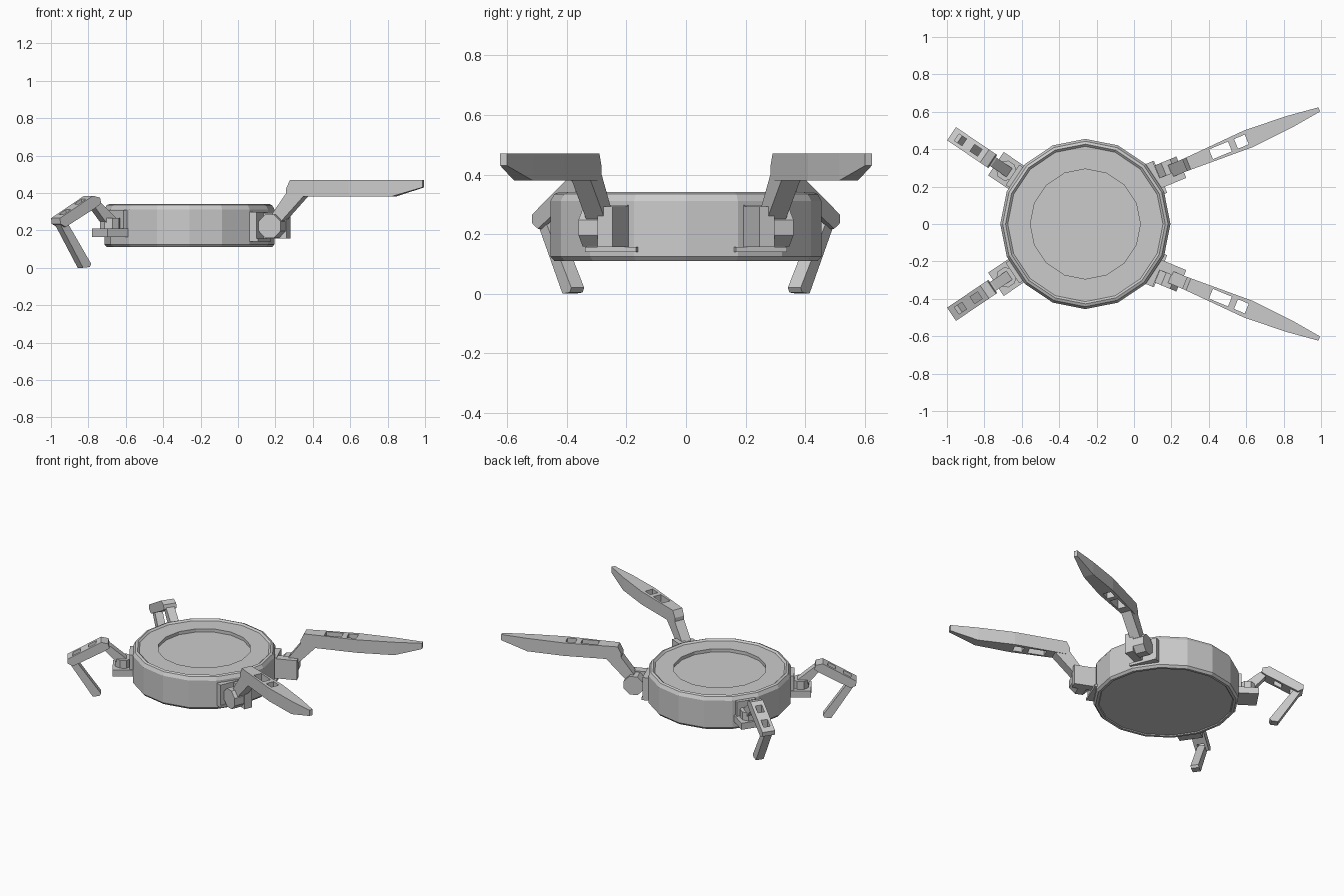
import bpy, bmesh, math

if "Cube" in bpy.data.objects:
    bpy.data.objects.remove(bpy.data.objects["Cube"])

grey = bpy.data.materials.new("light_grey")
grey.diffuse_color = (0.6, 0.6, 0.6, 1)
grey.use_nodes = True
grey.node_tree.nodes["Principled BSDF"].inputs["Base Color"].default_value = grey.diffuse_color


def finish(name, bm):
    """Turn a bmesh into a grey, flat-shaded object."""
    bmesh.ops.recalc_face_normals(bm, faces=bm.faces)
    me = bpy.data.meshes.new(name)
    bm.to_mesh(me)
    bm.free()
    me.materials.append(grey)
    ob = bpy.data.objects.new(name, me)
    bpy.context.collection.objects.link(ob)
    return ob


def loft(name, rings):
    """Skin a list of equal-length closed rings and cap both ends."""
    bm = bmesh.new()
    rows = [[bm.verts.new(p) for p in r] for r in rings]
    n = len(rows[0])
    for a, b in zip(rows, rows[1:]):
        for i in range(n):
            j = (i + 1) % n
            bm.faces.new((a[i], a[j], b[j], b[i]))
    bm.faces.new(rows[0])
    bm.faces.new(rows[-1])
    return finish(name, bm)


def cut(ob, cutters):
    """Cut window holes through a part and discard the cutters."""
    for c in cutters:
        m = ob.modifiers.new("window", 'BOOLEAN')
        m.operation = 'DIFFERENCE'
        m.solver = 'EXACT'
        m.object = c
        bpy.context.view_layer.objects.active = ob
        bpy.ops.object.modifier_apply(modifier=m.name)
        bpy.data.objects.remove(c)


class Leg:
    """Leg frame: u runs outward, v sideways (away from mid-plane), z up."""

    def __init__(self, tag, ox, oy, deg, side):
        self.tag, self.ox, self.oy, self.s = tag, ox, oy, side
        self.c, self.n = math.cos(math.radians(deg)), math.sin(math.radians(deg))

    def at(self, u, v, z):
        return (self.ox + u * self.c - v * self.n,
                self.s * (self.oy + u * self.n + v * self.c), z)

    def prism(self, name, prof, v0, v1):
        """Side profile of (u, z) points, extruded sideways."""
        return loft(self.tag + name, [[self.at(u, v, z) for u, z in prof] for v in (v0, v1)])

    def box(self, name, u0, u1, v0, v1, z0, z1):
        return self.prism(name, [(u0, z0), (u1, z0), (u1, z1), (u0, z1)], v0, v1)

    def beam(self, name, sections):
        """Tapered beam from (u, low, high, half width) sections."""
        return loft(self.tag + name, [[self.at(u, -w, a), self.at(u, w, a),
                                       self.at(u, w, b), self.at(u, -w, b)]
                                      for u, a, b, w in sections])


def octagon(cx, cy, r):
    return [(cx + r * math.cos(math.pi * (k + .5) / 4),
             cy + r * math.sin(math.pi * (k + .5) / 4)) for k in range(8)]


# Round sixteen-sided body with rim lip and sunken top disc
profile = [(.42, .116), (.425, .11), (.442, .11), (.455, .125), (.455, .312),
           (.442, .335), (.427, .341), (.415, .33), (.294, .33), (.294, .308)]
loft("body", [[(-.26 + r * math.cos(k * math.pi / 8), r * math.sin(k * math.pi / 8), z)
               for k in range(16)] for r, z in profile])

for side, word in ((1, "left_"), (-1, "right_")):
    # Front leg: mount, shoulder, hinge, raised upper leg, long blade
    f = Leg("front_" + word, .61, .455, 22.5, side)
    f.box("mount", -.63, -.517, -.066, .085, .155, .297)
    f.box("mount_foot", -.63, -.51, -.10, .085, .14, .157)
    f.box("shoulder", -.53, -.385, -.066, -.012, .157, .293)
    f.prism("hinge", octagon(-.453, .222, .068), -.012, .06)
    f.prism("upper_leg", [(-.47, .25), (-.444, .295), (-.363, .405), (-.345, .44),
                          (-.265, .385), (-.395, .25), (-.43, .20)], -.034, .034)
    blade = f.beam("blade", [(-.367, .40, .425, .034), (-.345, .38, .47, .035),
                             (0, .38, .47, .05), (.238, .38, .47, .034),
                             (.412, .43, .47, .012)])
    cut(blade, [f.box("cutter", a, b, -.028, .028, .3, .6)
                for a, b in ((-.215, -.105), (-.07, -.008))])

    # Rear leg: base plate, bracket, hinge, bent arm, foot
    r = Leg("rear_" + word, -.26, 0, 146, side)
    r.box("base_plate", .42, .577, -.075, .075, .165, .21)
    r.box("bracket", .42, .47, -.065, .065, .205, .31)
    bottom, top = [[r.at(u, v, z) for u, v in octagon(.51, 0, .055)] for z in (.205, .265)]
    loft(r.tag + "hinge", [bottom, top])
    r.prism("upper_arm", [(.65, .375), (.59, .35), (.49, .265), (.49, .225),
                          (.54, .225), (.62, .315)], -.028, .028)
    arm = r.prism("forearm", [(.863, .265), (.65, .385), (.605, .375), (.597, .345),
                              (.625, .325), (.826, .218), (.86, .235)], -.0425, .0425)
    cut(arm, [r.box("cutter", u - .024, u + .024, -.022, .022, .1, .5)
              for u in (.705, .805)])
    r.prism("foot", [(.855, .24), (.81, .25), (.65, .02), (.66, .004), (.703, 0)],
            -.026, .026)
